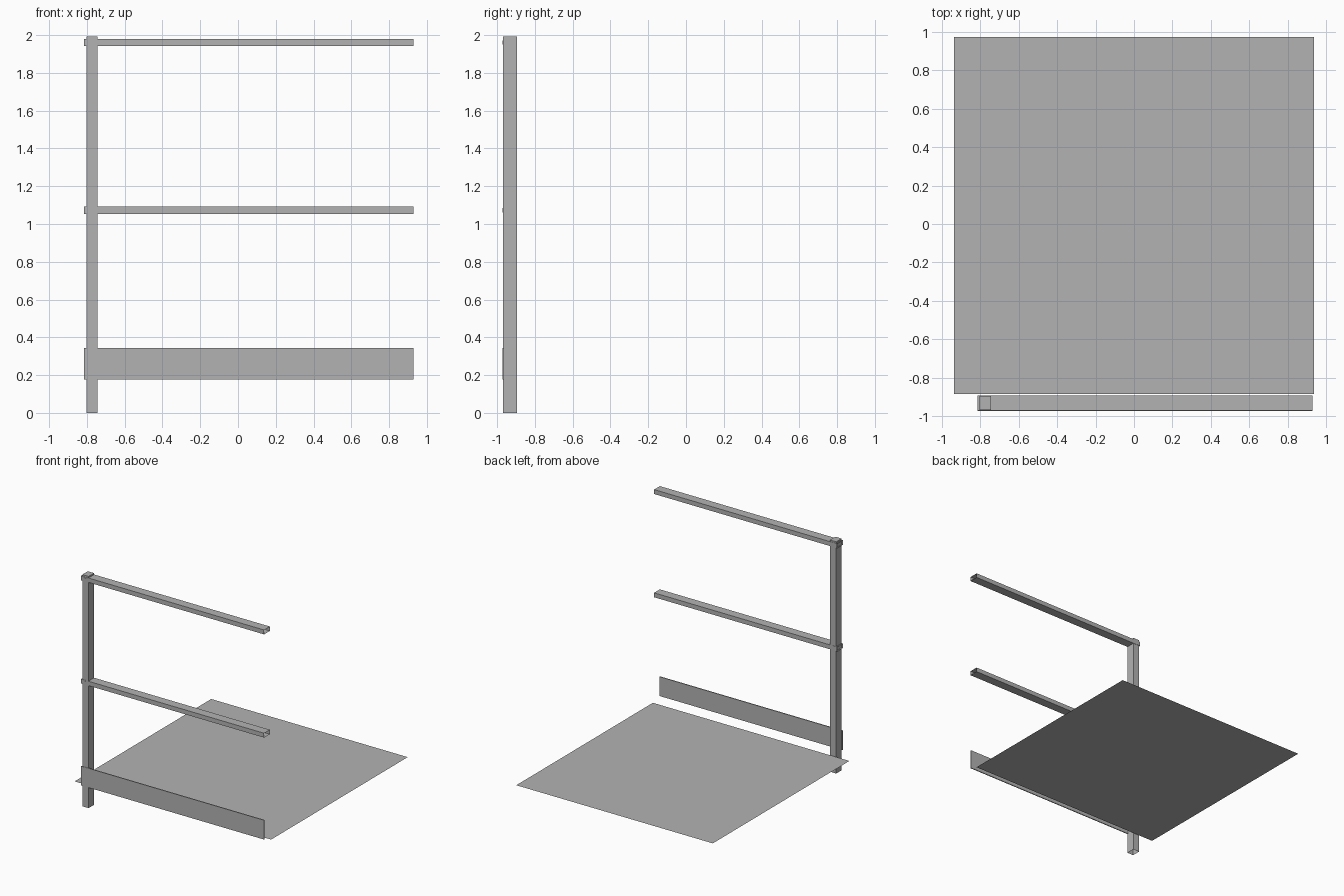
import bpy
import bmesh
from mathutils import Vector

cube = bpy.data.objects.get("Cube")
if cube:
    bpy.data.objects.remove(cube, do_unlink=True)

grey = bpy.data.materials.new("plain_grey")
grey.use_nodes = True
colour = (0.45, 0.45, 0.45, 1)
grey.diffuse_color = colour
grey.node_tree.nodes["Principled BSDF"].inputs["Base Color"].default_value = colour


def box(name, x, y, z, open_sides=()):
    """Box between (min, max) ranges; faces along open_sides are left out."""
    bm = bmesh.new()
    bmesh.ops.create_cube(bm, size=1)
    bm.normal_update()
    gone = [f for f in bm.faces
            if any(f.normal.dot(Vector(s)) > 0.9 for s in open_sides)]
    bmesh.ops.delete(bm, geom=gone, context='FACES')
    for v in bm.verts:
        v.co = [r[0] if c < 0 else r[1] for c, r in zip(v.co, (x, y, z))]
    mesh = bpy.data.meshes.new(name)
    bm.to_mesh(mesh)
    bm.free()
    mesh.materials.append(grey)
    obj = bpy.data.objects.new(name, mesh)
    bpy.context.collection.objects.link(obj)
    return obj


# Thin floor sheet
bpy.ops.mesh.primitive_plane_add(size=1, location=(0, 0.043, 0.147))
floor = bpy.context.object
floor.name = "floor_sheet"
floor.scale = (1.87, 1.856, 1)
floor.data.materials.append(grey)

# Hollow post, open at the bottom
box("post", (-0.803, -0.744), (-0.968, -0.894), (0, 1.993), [(0, 0, -1)])

# Hollow hand rails with open ends, each with a small fixing at the post
for name, z in (("top_rail", 1.961), ("middle_rail", 1.073)):
    box(name, (-0.814, 0.928), (-0.97, -0.892), (z - 0.019, z + 0.019),
        [(1, 0, 0), (-1, 0, 0)])
    box(name + "_fixing", (-0.789, -0.762), (-0.972, -0.966),
        (z - 0.011, z + 0.011))

# Kick board along the front
box("kick_board", (-0.814, 0.928), (-0.971, -0.963), (0.178, 0.344))
